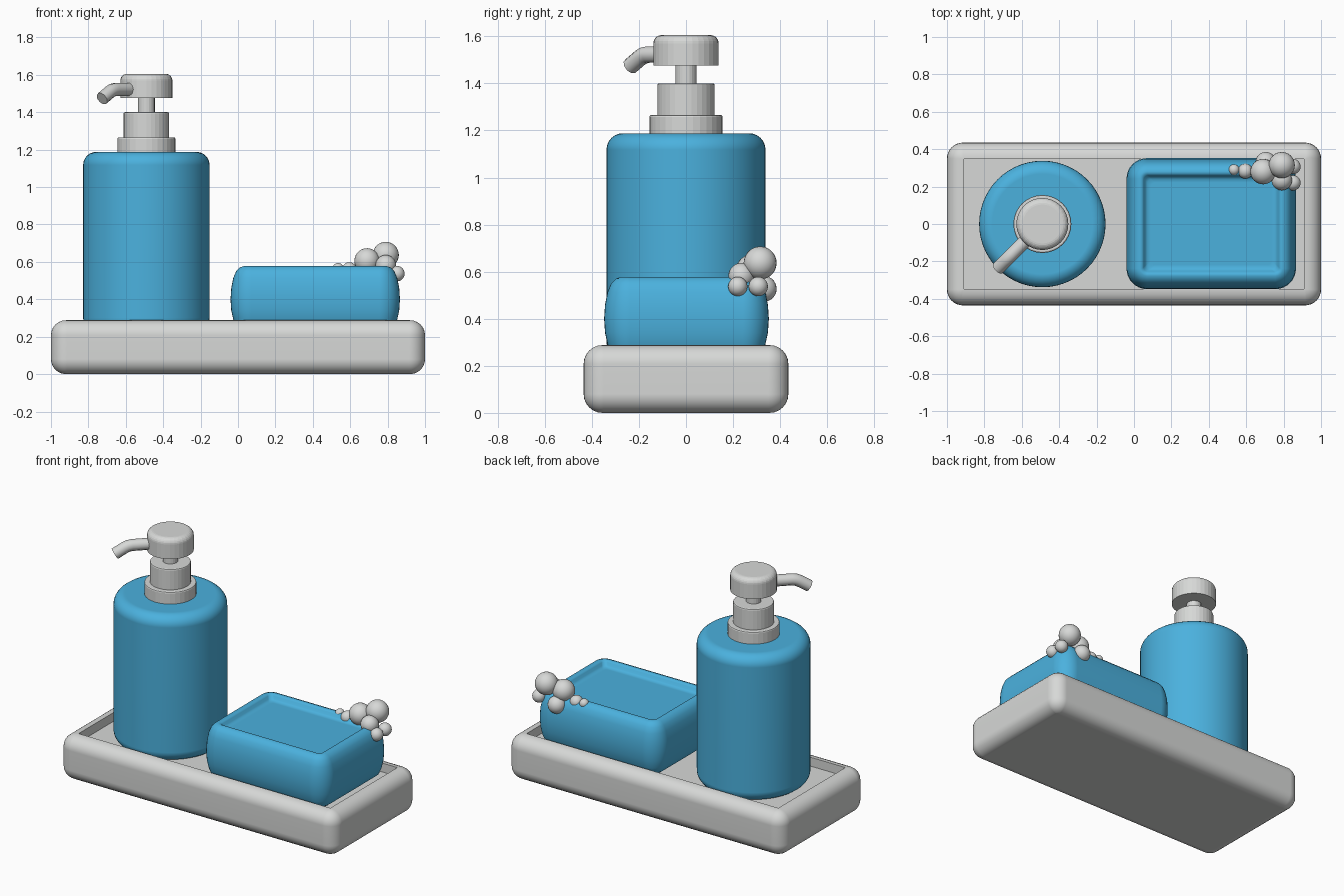
import bpy, bmesh
from math import sin, cos, pi, radians, sqrt

cube = bpy.data.objects.get("Cube")
if cube:
    bpy.data.objects.remove(cube, do_unlink=True)


def material(name, rgb):
    mat = bpy.data.materials.new(name)
    mat.use_nodes = True
    mat.diffuse_color = (*rgb, 1)
    mat.node_tree.nodes["Principled BSDF"].inputs["Base Color"].default_value = (*rgb, 1)
    return mat


WHITE = material("soft_white", (0.68, 0.69, 0.68))
BLUE = material("soap_blue", (0.07, 0.44, 0.73))


def smooth(obj, angle=35, weighted=True):
    bpy.ops.object.select_all(action='DESELECT')
    obj.select_set(True)
    bpy.context.view_layer.objects.active = obj
    bpy.ops.object.shade_smooth_by_angle(angle=radians(angle))
    if weighted:
        mod = obj.modifiers.new("Even shading", 'WEIGHTED_NORMAL')
        mod.keep_sharp = True


def add_mesh(name, bm, mat):
    mesh = bpy.data.meshes.new(name)
    bm.to_mesh(mesh)
    bm.free()
    mesh.materials.append(mat)
    obj = bpy.data.objects.new(name, mesh)
    bpy.context.collection.objects.link(obj)
    return obj


def round_over(radius, z, top=True, steps=6):
    """Quarter-round edge as (inset, height) pairs, ending or starting at height z."""
    pts = []
    for i in range(steps + 1):
        a = pi / 2 * i / steps
        pts.append((radius * (1 - cos(a)), z - radius * (1 - sin(a))))
    if top:
        return pts
    return [(inset, 2 * z - h) for inset, h in reversed(pts)]


def loft(name, hx, hy, corner, profile, mat, centre=(0, 0), segs=8, min_corner=0.0):
    """Stack of rounded rectangles (or circles), each inset from the outer size."""
    bm = bmesh.new()
    rings = []
    for inset, z in profile:
        r = max(corner - inset, min_corner)
        ring = []
        for q, (sx, sy) in enumerate(((1, 1), (-1, 1), (-1, -1), (1, -1))):
            for i in range(segs + 1):
                a = pi / 2 * (q + i / segs)
                x = sx * (hx - inset - r) + r * cos(a)
                y = sy * (hy - inset - r) + r * sin(a)
                ring.append(bm.verts.new((centre[0] + x, centre[1] + y, z)))
        rings.append(ring)
    n = len(rings[0])
    for low, high in zip(rings, rings[1:]):
        for i in range(n):
            j = (i + 1) % n
            bm.faces.new((low[i], low[j], high[j], high[i]))
    bm.faces.new(rings[0][::-1])
    bm.faces.new(rings[-1])
    bmesh.ops.remove_doubles(bm, verts=bm.verts, dist=1e-5)
    bmesh.ops.recalc_face_normals(bm, faces=bm.faces)
    return add_mesh(name, bm, mat)


def round_part(name, radius, profile, mat, segs=8):
    return loft(name, radius, radius, radius, profile, mat, (PUMP_X, 0), segs)


FLOOR = 0.23
PUMP_X = -0.49

# Tray with rounded edges and a square-cornered recess
tray_profile = round_over(0.08, 0, top=False) + round_over(0.08, 0.288)
tray_profile += [(0.088, 0.288), (0.088, FLOOR)]
smooth(loft("tray", 1, 0.435, 0.085, tray_profile, WHITE, min_corner=0.005))

# Bottle
bottle = round_part("bottle", 0.338,
                    round_over(0.07, FLOOR, top=False) + round_over(0.07, 1.188), BLUE, 14)
smooth(bottle)

# Pump: collar, neck, stem and rounded head
round_part("pump_collar", 0.155, [(0, 1.18)] + round_over(0.008, 1.266, steps=2), WHITE)
round_part("pump_neck", 0.122, [(0, 1.26)] + round_over(0.008, 1.4, steps=2), WHITE)
round_part("pump_stem", 0.045, [(0, 1.39), (0, 1.48)], WHITE, 5)
round_part("pump_head", 0.139, [(0, 1.475)] + round_over(0.035, 1.605), WHITE)

# Spout: a tube leaving the head diagonally and bending down
curve = bpy.data.curves.new("spout", 'CURVE')
curve.dimensions = '3D'
curve.bevel_depth = 0.036
curve.bevel_resolution = 3
curve.use_fill_caps = True
path = [(0.08, 1.522), (0.23, 1.522), (0.255, 1.518), (0.275, 1.509), (0.335, 1.473)]
spline = curve.splines.new('POLY')
spline.points.add(len(path) - 1)
for point, (d, z) in zip(spline.points, path):
    point.co = (PUMP_X - d / sqrt(2), -d / sqrt(2), z, 1)
curve.materials.append(WHITE)
tube = bpy.data.objects.new("spout", curve)
bpy.context.collection.objects.link(tube)
bpy.ops.object.select_all(action='DESELECT')
tube.select_set(True)
bpy.context.view_layer.objects.active = tube
bpy.ops.object.convert(target='MESH')
smooth(bpy.context.object, 50, weighted=False)

# Soap bar: bulging sides and a shallow dished top
soap_profile = [(0.09, FLOOR), (0.055, 0.236), (0.03, 0.255), (0.015, 0.29),
                (0.004, 0.34), (0, 0.40), (0.004, 0.46), (0.015, 0.515),
                (0.03, 0.55), (0.05, 0.57), (0.07, 0.577), (0.083, 0.576),
                (0.092, 0.568), (0.1, 0.553), (0.112, 0.544), (0.13, 0.542)]
smooth(loft("soap_bar", 0.453, 0.35, 0.11, soap_profile, BLUE, (0.413, 0.002),
            min_corner=0.025), 50)

# Foam bubbles on the back corner of the soap: x, y, z, radius
bubbles = [(0.79, 0.315, 0.637, 0.07), (0.69, 0.28, 0.605, 0.068),
           (0.79, 0.235, 0.582, 0.055), (0.85, 0.22, 0.537, 0.041),
           (0.85, 0.307, 0.537, 0.041), (0.705, 0.33, 0.527, 0.055),
           (0.595, 0.283, 0.558, 0.04), (0.535, 0.29, 0.565, 0.029)]
for i, (x, y, z, r) in enumerate(bubbles, 1):
    bm = bmesh.new()
    bmesh.ops.create_uvsphere(bm, u_segments=24, v_segments=14, radius=r)
    bmesh.ops.translate(bm, verts=bm.verts, vec=(x, y, z))
    smooth(add_mesh(f"bubble_{i}", bm, WHITE), 60, weighted=False)
